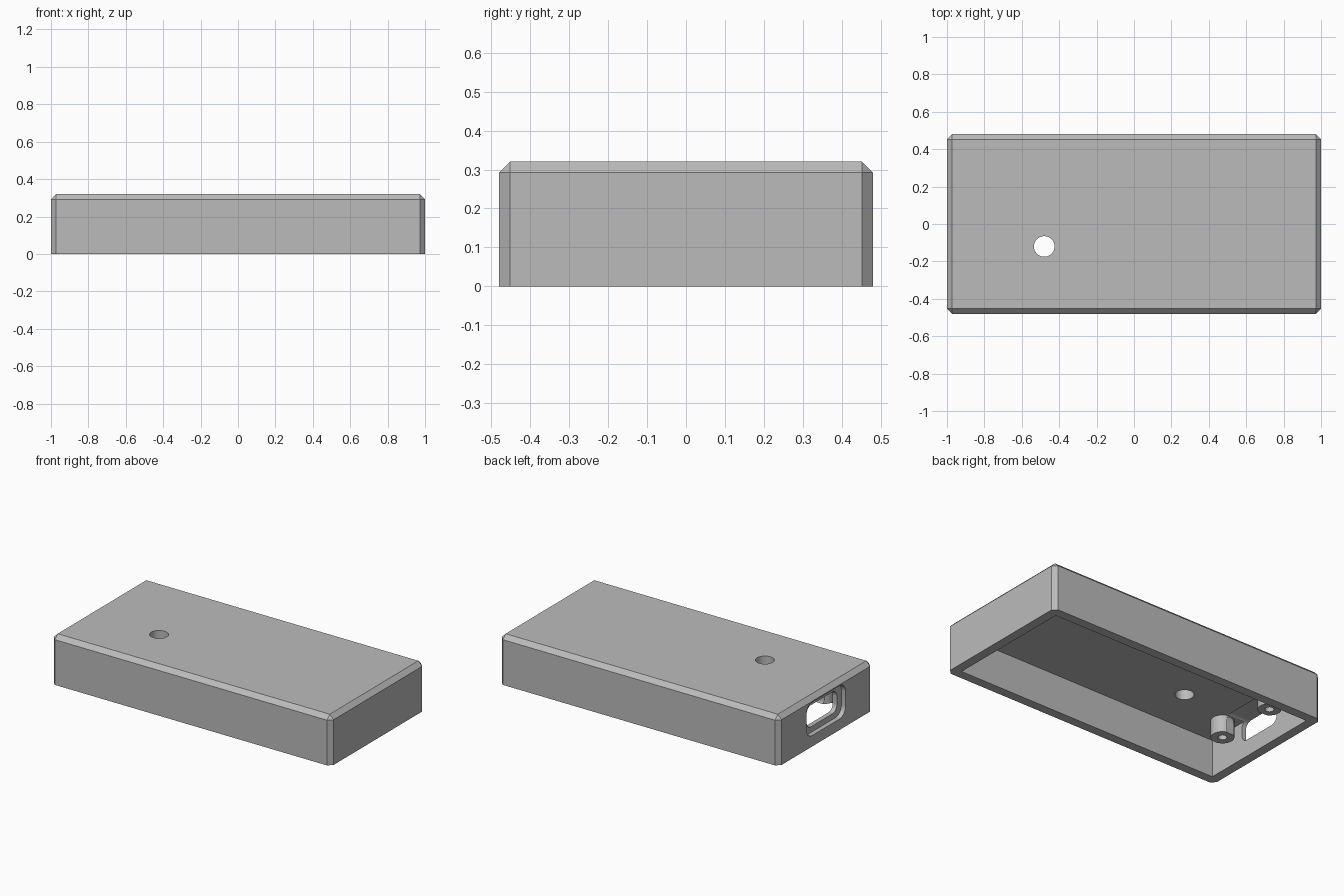
import bpy
import bmesh
from math import radians
from mathutils import Matrix, Vector

cube = bpy.data.objects.get("Cube")
if cube:
    bpy.data.objects.remove(cube)

LENGTH, WIDTH, HEIGHT = 2.0, 0.96, 0.32
WALL, CEILING, BEVEL = 0.06, 0.24, 0.028
PORT_Z = 0.178

grey = bpy.data.materials.new("plain grey")
grey.use_nodes = True
colour = (0.5, 0.5, 0.5, 1)
grey.diffuse_color = colour
grey.node_tree.nodes["Principled BSDF"].inputs["Base Color"].default_value = colour


def finish(name, bm):
    mesh = bpy.data.meshes.new(name)
    bmesh.ops.recalc_face_normals(bm, faces=bm.faces)
    bm.to_mesh(mesh)
    bm.free()
    mesh.materials.append(grey)
    obj = bpy.data.objects.new(name, mesh)
    bpy.context.collection.objects.link(obj)
    return obj


def box(name, low, high, bevel=0, segments=1, pick=lambda e: True):
    low, high = Vector(low), Vector(high)
    bm = bmesh.new()
    bmesh.ops.create_cube(bm, size=1)
    bmesh.ops.scale(bm, vec=high - low, verts=bm.verts)
    bmesh.ops.translate(bm, vec=(low + high) / 2, verts=bm.verts)
    if bevel:
        bmesh.ops.bevel(bm, geom=[e for e in bm.edges if pick(e)], offset=bevel,
                        segments=segments, profile=0.5, affect='EDGES')
    return finish(name, bm)


def cylinder(name, x, y, radius, bottom, top):
    bm = bmesh.new()
    bmesh.ops.create_cone(bm, cap_ends=True, segments=48, radius1=radius,
                          radius2=radius, depth=top - bottom,
                          matrix=Matrix.Translation((x, y, (bottom + top) / 2)))
    return finish(name, bm)


def boolean(target, tool, operation='DIFFERENCE'):
    mod = target.modifiers.new(tool.name, 'BOOLEAN')
    mod.operation, mod.object, mod.solver = operation, tool, 'EXACT'
    bpy.context.view_layer.objects.active = target
    bpy.ops.object.modifier_apply(modifier=mod.name)
    bpy.data.objects.remove(tool)


def slot(name, x0, x1, half_width, half_height, radius):
    # rounded block running along x
    return box(name, (x0, -half_width, PORT_Z - half_height),
               (x1, half_width, PORT_Z + half_height), radius, 8,
               lambda e: abs(e.verts[0].co.x - e.verts[1].co.x) > 0.001)


# Chamfered shell, open underneath
case = box("case_shell", (-LENGTH / 2, -WIDTH / 2, 0), (LENGTH / 2, WIDTH / 2, HEIGHT),
           BEVEL, 1, lambda e: max(v.co.z for v in e.verts) > 0.1)
boolean(case, box("cavity", (-LENGTH / 2 + WALL, -WIDTH / 2 + WALL, -0.1),
                  (LENGTH / 2 - WALL, WIDTH / 2 - WALL, CEILING)))

# Pair of screw posts beside the port, with blind holes
for side in (-1, 1):
    boolean(case, cylinder("post", -0.84, side * 0.21, 0.068, 0.13, CEILING + 0.02), 'UNION')
    boolean(case, cylinder("screw_hole", -0.84, side * 0.21, 0.026, 0.05, CEILING))

# Stepped cable port in the end wall, and the round hole in the top
boolean(case, slot("plug_recess", -1.1, -0.97, 0.2, 0.107, 0.06))
boolean(case, slot("connector_slot", -1.1, -0.82, 0.155, 0.07, 0.045))
boolean(case, cylinder("top_hole", -0.48, -0.12, 0.055, 0.1, 0.5))

# Smooth round walls, sharp edges elsewhere
bpy.ops.object.select_all(action='DESELECT')
case.select_set(True)
bpy.context.view_layer.objects.active = case
bpy.ops.object.shade_smooth_by_angle(angle=radians(25))
